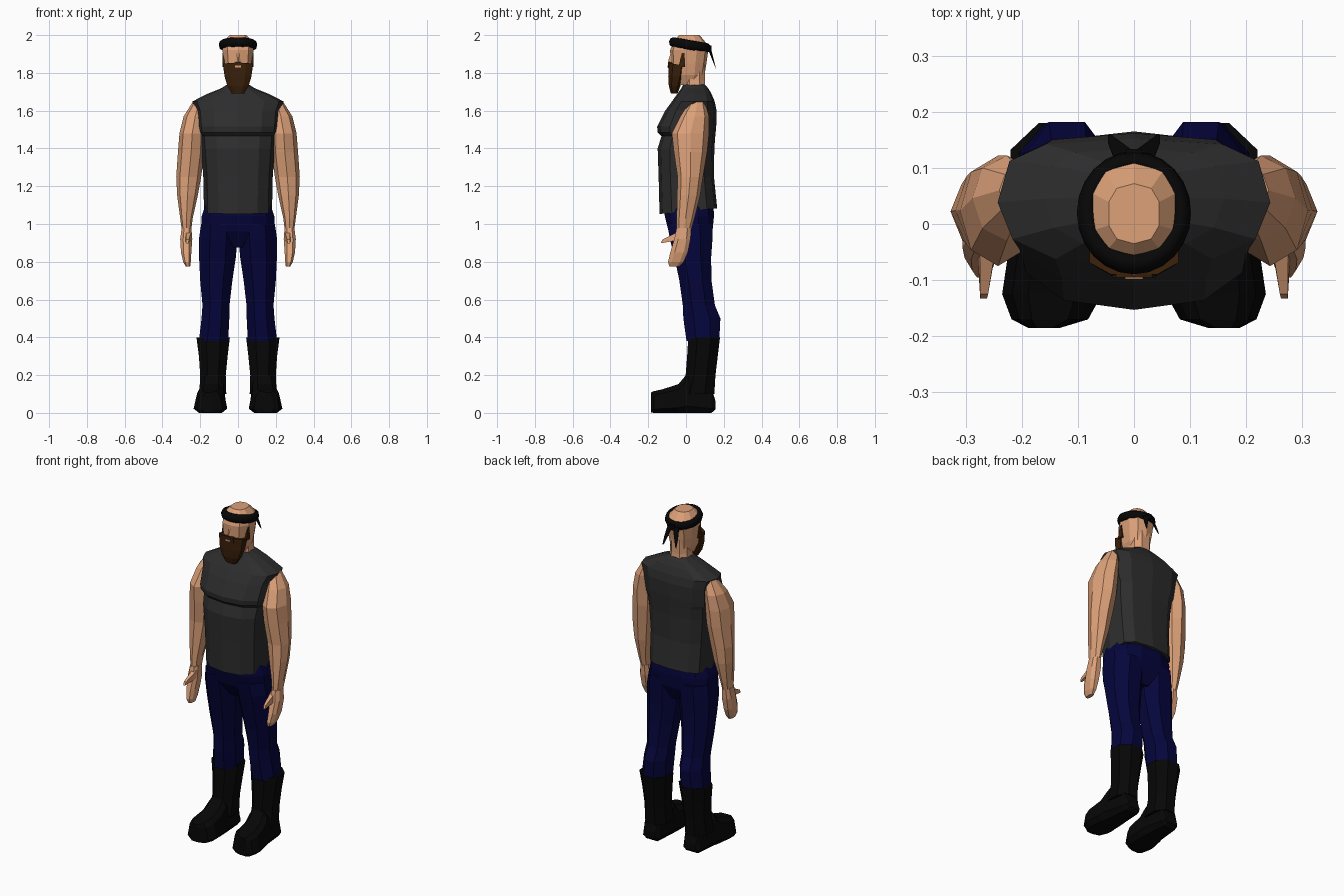
import bpy, bmesh, math

COLOURS = {
    "skin": (0.72, 0.355, 0.19), "charcoal_cloth": (0.026, 0.026, 0.026),
    "navy_cloth": (0.0015, 0.0015, 0.045), "black_leather": (0.002, 0.002, 0.002),
    "brown_hair": (0.04, 0.014, 0.003),
}
MATS = {}
for key, c in COLOURS.items():
    MATS[key] = bpy.data.materials.new(key)
    MATS[key].diffuse_color = (*c, 1)


def finish(bm, name, mat, mirror=False):
    bmesh.ops.recalc_face_normals(bm, faces=bm.faces)
    me = bpy.data.meshes.new(name)
    bm.to_mesh(me)
    bm.free()
    me.materials.append(MATS[mat])
    ob = bpy.data.objects.new(name, me)
    bpy.context.collection.objects.link(ob)
    if mirror:
        ob.modifiers.new("Mirror", 'MIRROR').use_mirror_merge = False
    return ob


def outline(n, power, back_power, phase):
    """Unit rounded-box outline with n sides, scaled to touch -1..1."""
    pts = []
    for i in range(n):
        a = 2 * math.pi * (i + phase) / n
        c, s = math.cos(a), math.sin(a)
        e = 2 / (back_power if s > 0.01 else power)
        pts.append((math.copysign(abs(c) ** e, c), math.copysign(abs(s) ** e, s)))
    mx = max(p[0] for p in pts)
    my = max(p[1] for p in pts)
    return [(p[0] / mx, p[1] / my) for p in pts]


def loft(name, mat, rings, n=8, power=2.4, back_power=None, phase=0.5,
         mirror=False, along_y=False, taper=0):
    """Rings: (level, a0, a1, b0, b1[, tilt]); along_y swaps the z and y roles."""
    bm = bmesh.new()
    loops = []
    for level, a0, a1, b0, b1, *tilt in rings:
        loop = []
        for u, v in outline(n, power, back_power or power, phase):
            a = (a0 + a1) / 2 + u * (a1 - a0) / 2 * (1 - taper * (v + 1) / 2)
            b = (b0 + b1) / 2 + v * (b1 - b0) / 2
            lv = level + (tilt[0] * b if tilt else 0)
            loop.append(bm.verts.new((a, lv, b) if along_y else (a, b, lv)))
        loops.append(loop)
    for p, q in zip(loops, loops[1:]):
        for i in range(n):
            j = (i + 1) % n
            bm.faces.new((p[i], p[j], q[j], q[i]))
    bm.faces.new(loops[0])
    bm.faces.new(loops[-1])
    return finish(bm, name, mat, mirror)


def hull(name, mat, points, mirror=False):
    bm = bmesh.new()
    for p in points:
        bm.verts.new(p)
    bmesh.ops.convex_hull(bm, input=bm.verts)
    return finish(bm, name, mat, mirror)


def sym(z, w, y0, y1, tilt=0):
    return (z, -w, w, y0, y1, tilt)


# Sleeveless shirt with overhanging chest
loft("shirt", "charcoal_cloth", [
    sym(1.067, .18, -.14, .165, .1), sym(1.25, .184, -.145, .148),
    sym(1.40, .195, -.15, .15), sym(1.465, .20, -.13, .155),
    sym(1.485, .213, -.15, .157), sym(1.515, .217, -.153, .16),
    sym(1.60, .224, -.11, .162), sym(1.648, .243, -.075, .152),
    sym(1.69, .16, -.045, .135), sym(1.718, .09, -.025, .118),
    sym(1.738, .058, -.015, .10)], n=12, power=2.5, back_power=3.2, phase=0)

# Trousers
loft("trouser_hips", "navy_cloth", [
    sym(1.12, .165, -.12, .145), sym(1.04, .193, -.112, .148),
    sym(.96, .196, -.092, .14), sym(.875, .04, -.04, .10)], n=12, power=2.6)
loft("trouser_leg", "navy_cloth", [
    (1.00, .01, .195, -.10, .142), (.92, .003, .207, -.085, .14),
    (.82, .012, .206, -.06, .133), (.70, .03, .20, -.035, .135),
    (.57, .045, .188, -.017, .153), (.50, .046, .193, -.014, .182),
    (.38, .052, .207, .003, .176)], mirror=True, power=2.1)

# Tall boots
loft("boot_shaft", "black_leather", [
    (.40, .043, .22, .012, .18), (.30, .055, .207, .006, .168),
    (.20, .065, .20, -.002, .156), (.10, .062, .205, -.03, .15)],
    mirror=True, power=2.1)
loft("boot_foot", "black_leather", [
    (.157, .09, .18, .02, .06), (.135, .075, .195, 0, .13),
    (0, .06, .215, 0, .20), (-.04, .055, .227, 0, .152),
    (-.125, .052, .24, 0, .125), (-.17, .078, .222, 0, .115),
    (-.185, .13, .19, .002, .108)],
    mirror=True, along_y=True, power=4, taper=.3)

# Arms and hands
loft("arm", "skin", [
    (1.645, .17, .24, .02, .10), (1.57, .165, .288, -.03, .122),
    (1.48, .175, .31, -.075, .122), (1.38, .178, .318, -.064, .112),
    (1.25, .195, .327, -.045, .09), (1.15, .213, .322, -.047, .075),
    (1.03, .24, .306, -.05, .045), (.97, .247, .298, -.05, .028)],
    mirror=True, power=2.0, phase=0)
loft("hand", "skin", [
    (.98, .247, .298, -.05, .028), (.92, .242, .306, -.062, .024),
    (.85, .247, .302, -.083, .01), (.80, .25, .29, -.095, -.012),
    (.775, .253, .277, -.088, -.035)], mirror=True, power=2.6)
hull("thumb", "skin", [
    (.245, -.03, .965), (.275, -.03, .965), (.245, -.04, .915),
    (.28, -.04, .915), (.26, -.125, .918), (.274, -.125, .918),
    (.262, -.133, .898), (.274, -.133, .898)], mirror=True)

# Neck, head and nose
loft("neck", "skin", [
    sym(1.70, .064, -.015, .105), sym(1.76, .056, -.01, .10),
    sym(1.85, .056, -.01, .10)])
loft("head", "skin", [
    sym(1.735, .042, -.06, .07), sym(1.79, .066, -.075, .098),
    sym(1.85, .075, -.081, .108), sym(1.92, .082, -.084, .118),
    sym(1.965, .076, -.065, .108, -.08), sym(2.0, .045, -.035, .072)],
    n=10, power=2.5)
hull("nose", "skin", [
    (-.008, -.08, 1.91), (.008, -.08, 1.91), (-.014, -.08, 1.855),
    (.014, -.08, 1.855), (0, -.095, 1.86)])

# Beard, moustache, sideburns and lips
loft("beard", "brown_hair", [
    sym(1.69, .032, -.08, -.045), sym(1.73, .056, -.091, -.03),
    sym(1.78, .071, -.094, -.012), sym(1.835, .079, -.09, -.002, -.2)], power=2.7)
hull("moustache", "brown_hair", [
    (s * x, y, z) for s in (-1, 1) for x, z in ((.038, 1.825), (.032, 1.85), (.01, 1.857))
    for y in (-.095, -.06)])
hull("sideburn", "brown_hair", [
    (x, y, z) for x in (.072, .083) for y, z in
    ((-.04, 1.83), (-.004, 1.83), (-.008, 1.905), (-.022, 1.905))], mirror=True)
hull("lips", "skin", [
    (x, y, z) for x in (-.016, .016) for y in (-.098, -.091) for z in (1.828, 1.838)])

# Headband ring, knot and hanging tails
bpy.ops.mesh.primitive_torus_add(
    major_segments=24, minor_segments=8, major_radius=.084, minor_radius=.018,
    location=(0, .02, 1.948), rotation=(-.17, 0, 0))
band = bpy.context.object
band.name = "headband"
band.scale = (1, 1.09, 1.4)
band.data.materials.append(MATS["black_leather"])
bpy.ops.object.shade_smooth_by_angle(angle=math.radians(50))
hull("headband_knot", "black_leather", [
    (x, y, z) for x in (-.014, .014) for y in (.115, .134) for z in (1.91, 1.945)])
hull("headband_tail", "black_leather", [
    (0, .12, 1.94), (.005, .133, 1.925), (.034, .112, 1.935), (.038, .125, 1.92),
    (.02, .14, 1.875), (.046, .143, 1.865), (.046, .16, 1.82), (.038, .157, 1.825)],
    mirror=True)
